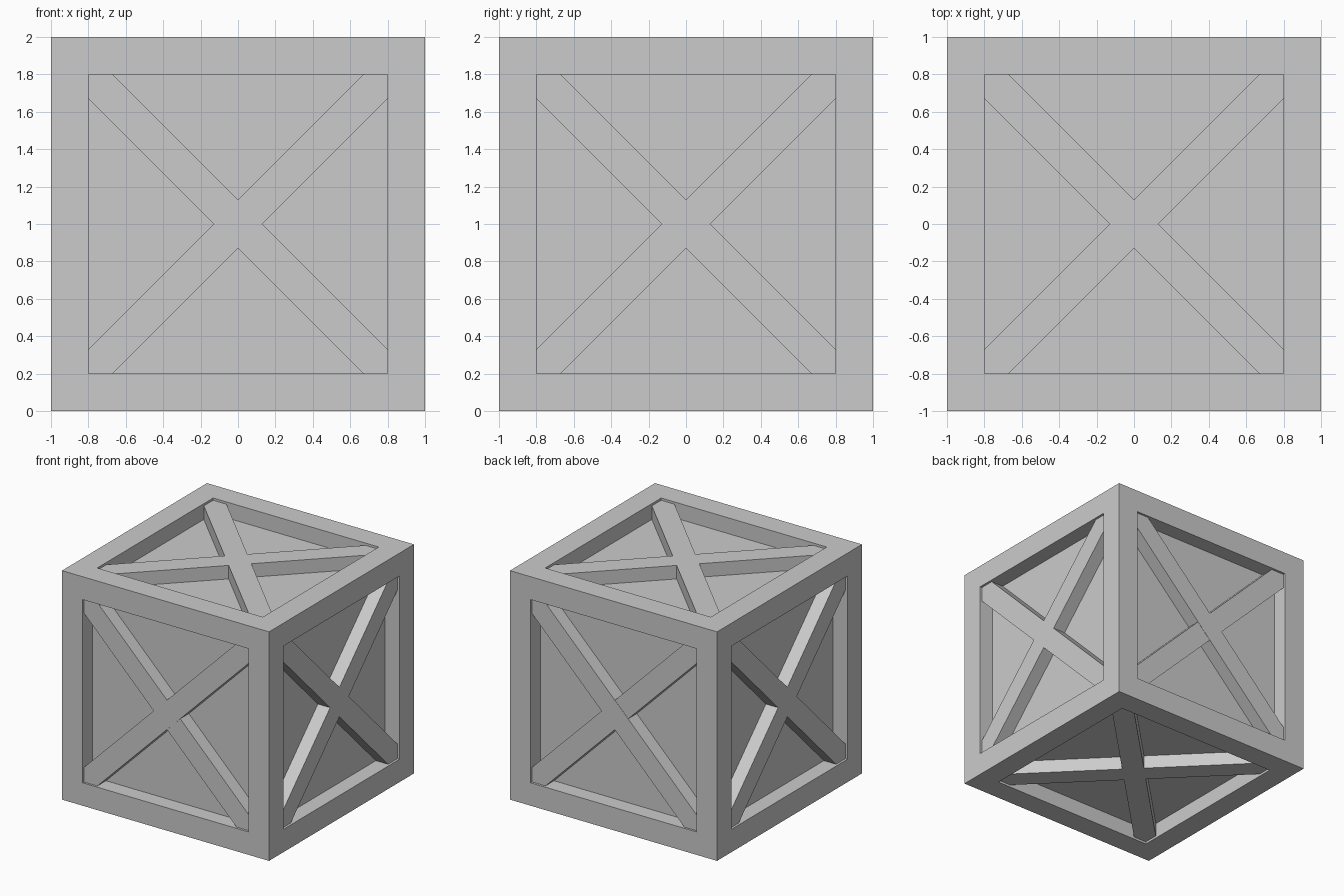
import bpy, bmesh
from math import radians, sqrt
from mathutils import Matrix, Vector

if "Cube" in bpy.data.objects:
    bpy.data.objects.remove(bpy.data.objects["Cube"])

FRAME = 0.2      # width of the border around each side
PANEL = 0.862    # distance from centre to recessed panel
BRACE = 0.98     # distance from centre to brace surface
WIDTH = 0.182    # brace width
CENTRE = Matrix.Translation((0, 0, 1))


def finish(name, bm):
    mesh = bpy.data.meshes.new(name)
    bm.to_mesh(mesh)
    bm.free()
    obj = bpy.data.objects.new(name, mesh)
    bpy.context.collection.objects.link(obj)
    return obj


# Crate body: cube with every side inset and pushed in
bm = bmesh.new()
bmesh.ops.create_cube(bm, size=2, matrix=CENTRE)
sides = bm.faces[:]
bmesh.ops.inset_individual(bm, faces=sides, thickness=FRAME, use_even_offset=True)
bm.normal_update()
for side in sides:
    n = side.normal.copy()
    wall = bmesh.ops.extrude_discrete_faces(bm, faces=[side])["faces"][0]
    bmesh.ops.translate(bm, verts=wall.verts[:], vec=n * (PANEL - 1))
bmesh.ops.recalc_face_normals(bm, faces=bm.faces[:])
finish("crate_body", bm)

# Crossed braces: a diagonal pair on each side, ends buried in the frame
turns = {
    "top": Matrix.Identity(4),
    "bottom": Matrix.Rotation(radians(180), 4, 'X'),
    "front": Matrix.Rotation(radians(90), 4, 'X'),
    "back": Matrix.Rotation(radians(-90), 4, 'X'),
    "right": Matrix.Rotation(radians(90), 4, 'Y'),
    "left": Matrix.Rotation(radians(-90), 4, 'Y'),
}
for side, turn in turns.items():
    for label, angle in (("rising", 45), ("falling", -45)):
        # The rising diagonal (+x +z) lies a hair proud on front and back
        proud = (side, label) in {("front", "rising"), ("back", "falling")}
        outer = BRACE + (0.002 if proud else 0)
        inner = PANEL - 0.01
        size = Vector((1.6 * sqrt(2), WIDTH, outer - inner))
        bm = bmesh.new()
        bmesh.ops.create_cube(bm, size=1, matrix=(
            CENTRE @ turn @ Matrix.Rotation(radians(angle), 4, 'Z')
            @ Matrix.Translation((0, 0, (outer + inner) / 2))
            @ Matrix.Diagonal(size).to_4x4()))
        finish(f"{side}_brace_{label}", bm)
